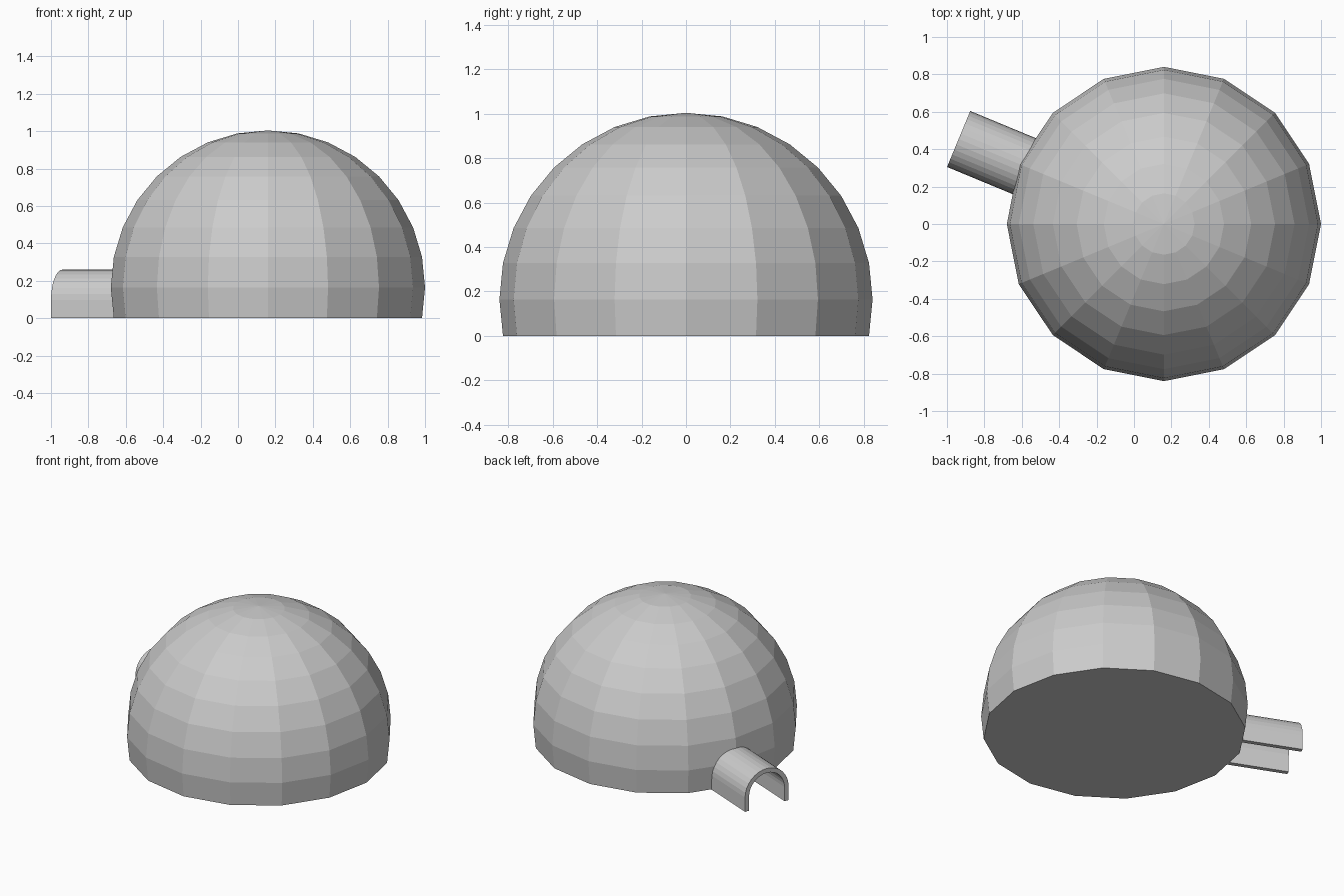
import bpy, bmesh
from math import sin, cos, pi, radians
from mathutils import Matrix, Vector

if "Cube" in bpy.data.objects:
    bpy.data.objects.remove(bpy.data.objects["Cube"])

CENTRE = Vector((0.16, 0, 0.164))
R = 0.84


def add_object(name, bm):
    bmesh.ops.recalc_face_normals(bm, faces=bm.faces)
    mesh = bpy.data.meshes.new(name)
    bm.to_mesh(mesh)
    bm.free()
    ob = bpy.data.objects.new(name, mesh)
    bpy.context.collection.objects.link(ob)
    return ob


# Dome: faceted sphere, cut one ring below its equator and closed by a floor
bm = bmesh.new()
bmesh.ops.create_uvsphere(bm, u_segments=16, v_segments=16, radius=R)
low = [v for v in bm.verts if v.co.z < -R * sin(radians(11.25)) - 0.01]
bmesh.ops.delete(bm, geom=low, context='VERTS')
bmesh.ops.holes_fill(bm, edges=[e for e in bm.edges if e.is_boundary], sides=0)
bmesh.ops.translate(bm, verts=bm.verts, vec=CENTRE)
add_object("dome", bm)


# Entrance tunnel: arch cross-section with straight legs, pushed along its axis
def arch(r, spring=0.098, steps=16):
    curve = [(r * cos(pi * i / steps), spring + r * sin(pi * i / steps))
             for i in range(steps + 1)]
    return [(r, 0)] + curve + [(-r, 0)]


bm = bmesh.new()
outer, inner = arch(0.162), arch(0.132)
near, length = 0.795, 0.393
rings = [[bm.verts.new((x, y, z)) for y, z in prof]
         for x, prof in ((near, outer), (near + length, outer),
                         (near + length, inner), (near, inner))]
for a, b in zip(rings, rings[1:] + rings[:1]):
    for i in range(len(outer) - 1):
        bm.faces.new((a[i], a[i + 1], b[i + 1], b[i]))
for i in (0, -1):  # undersides of the two legs
    bm.faces.new([ring[i] for ring in rings])
bmesh.ops.transform(bm, verts=bm.verts,
                    matrix=Matrix.Translation((CENTRE.x, 0, 0)) @ Matrix.Rotation(radians(157.5), 4, 'Z'))
add_object("entrance_tunnel", bm)
